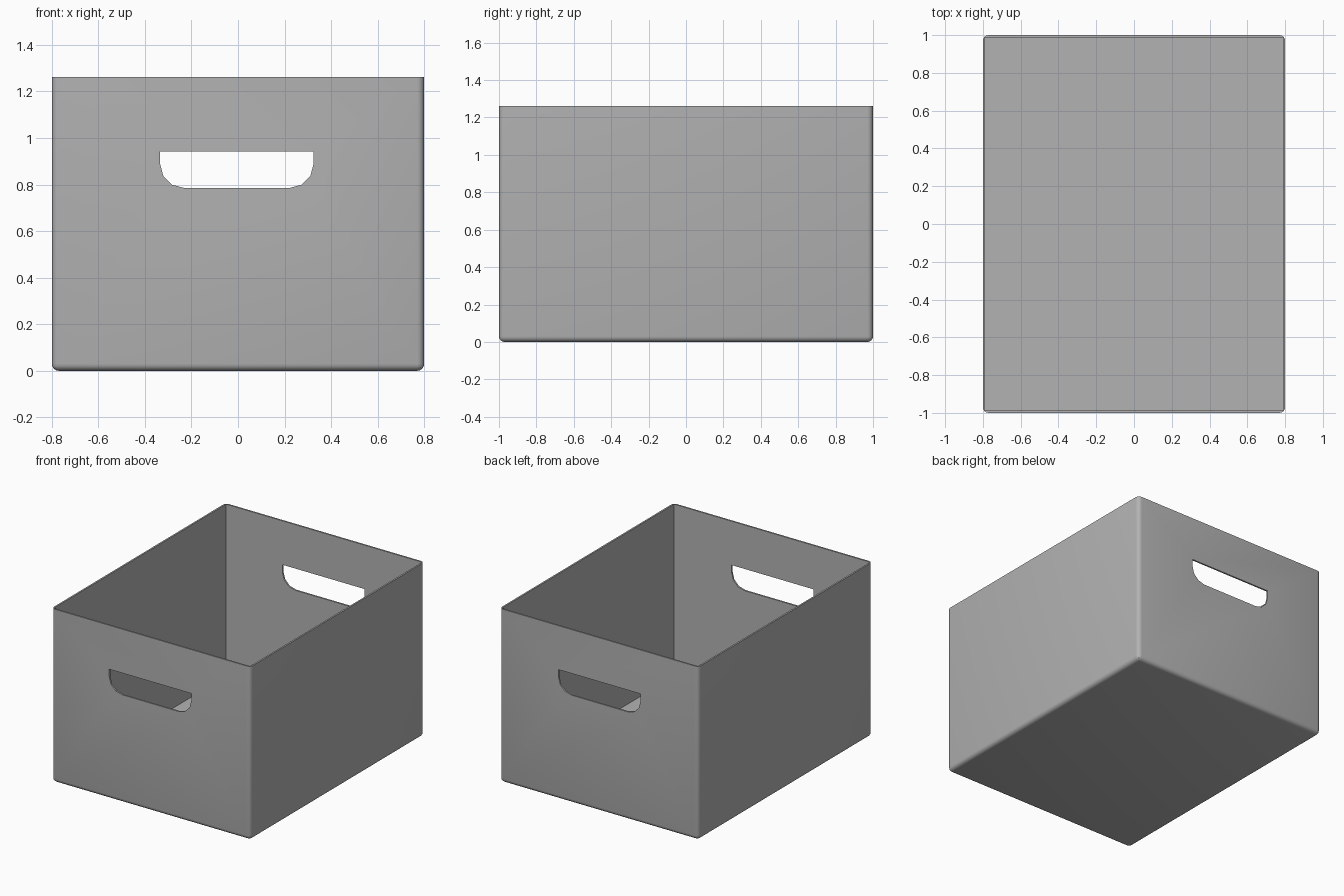
import bpy
import bmesh
from math import cos, sin, pi, radians
from mathutils import Matrix

WIDTH, DEPTH, HEIGHT = 1.6, 2.0, 1.262
WALL = 0.012
ROUND = 0.03

if "Cube" in bpy.data.objects:
    bpy.data.objects.remove(bpy.data.objects["Cube"], do_unlink=True)

grey = bpy.data.materials.new("plain grey")
grey.use_nodes = True
grey.diffuse_color = (0.45, 0.45, 0.45, 1)
grey.node_tree.nodes["Principled BSDF"].inputs["Base Color"].default_value = grey.diffuse_color


def make_object(name, bm):
    bmesh.ops.recalc_face_normals(bm, faces=bm.faces)
    mesh = bpy.data.meshes.new(name)
    bm.to_mesh(mesh)
    bm.free()
    mesh.materials.append(grey)
    obj = bpy.data.objects.new(name, mesh)
    bpy.context.collection.objects.link(obj)
    return obj


def block(width, depth, bottom, top):
    bm = bmesh.new()
    bmesh.ops.create_cube(bm, size=1, matrix=Matrix.Translation((0, 0, (bottom + top) / 2))
                          @ Matrix.Diagonal((width, depth, top - bottom, 1)))
    return bm


def cut(target, cutter):
    cutter.hide_render = True
    mod = target.modifiers.new("cut", "BOOLEAN")
    mod.operation = "DIFFERENCE"
    mod.solver = "EXACT"
    mod.object = cutter
    bpy.context.view_layer.objects.active = target
    bpy.ops.object.modifier_apply(modifier=mod.name)
    bpy.data.objects.remove(cutter, do_unlink=True)


# Outer shell, rounded everywhere except the rim
bm = block(WIDTH, DEPTH, 0, HEIGHT)
soft = [e for e in bm.edges if min(v.co.z for v in e.verts) < HEIGHT / 2]
bmesh.ops.bevel(bm, geom=soft, offset=ROUND, segments=4, profile=0.5, affect="EDGES")
box = make_object("storage_box", bm)

# Hollow inside with crisp corners
cut(box, make_object("hollow_cutter",
                     block(WIDTH - 2 * WALL, DEPTH - 2 * WALL, WALL, HEIGHT + 0.2)))

# Hand slots through both ends: flat top, rounded lower corners
left, right, low, high, radius = -0.335, 0.325, 0.785, 0.943, 0.105
outline = [(right, high), (left, high)]
for centre_x, start in ((left + radius, pi), (right - radius, 1.5 * pi)):
    for i in range(4):
        a = start + i * pi / 6
        outline.append((centre_x + radius * cos(a), low + radius + radius * sin(a)))
bm = bmesh.new()
face = bm.faces.new([bm.verts.new((x, -DEPTH, z)) for x, z in outline])
sweep = bmesh.ops.extrude_face_region(bm, geom=[face])["geom"]
bmesh.ops.translate(bm, vec=(0, 2 * DEPTH, 0),
                    verts=[g for g in sweep if isinstance(g, bmesh.types.BMVert)])
cut(box, make_object("handle_cutter", bm))

# Soft outer edges, sharp rim and slots
bpy.ops.object.select_all(action="DESELECT")
box.select_set(True)
bpy.context.view_layer.objects.active = box
bpy.ops.object.shade_smooth_by_angle(angle=radians(35))
